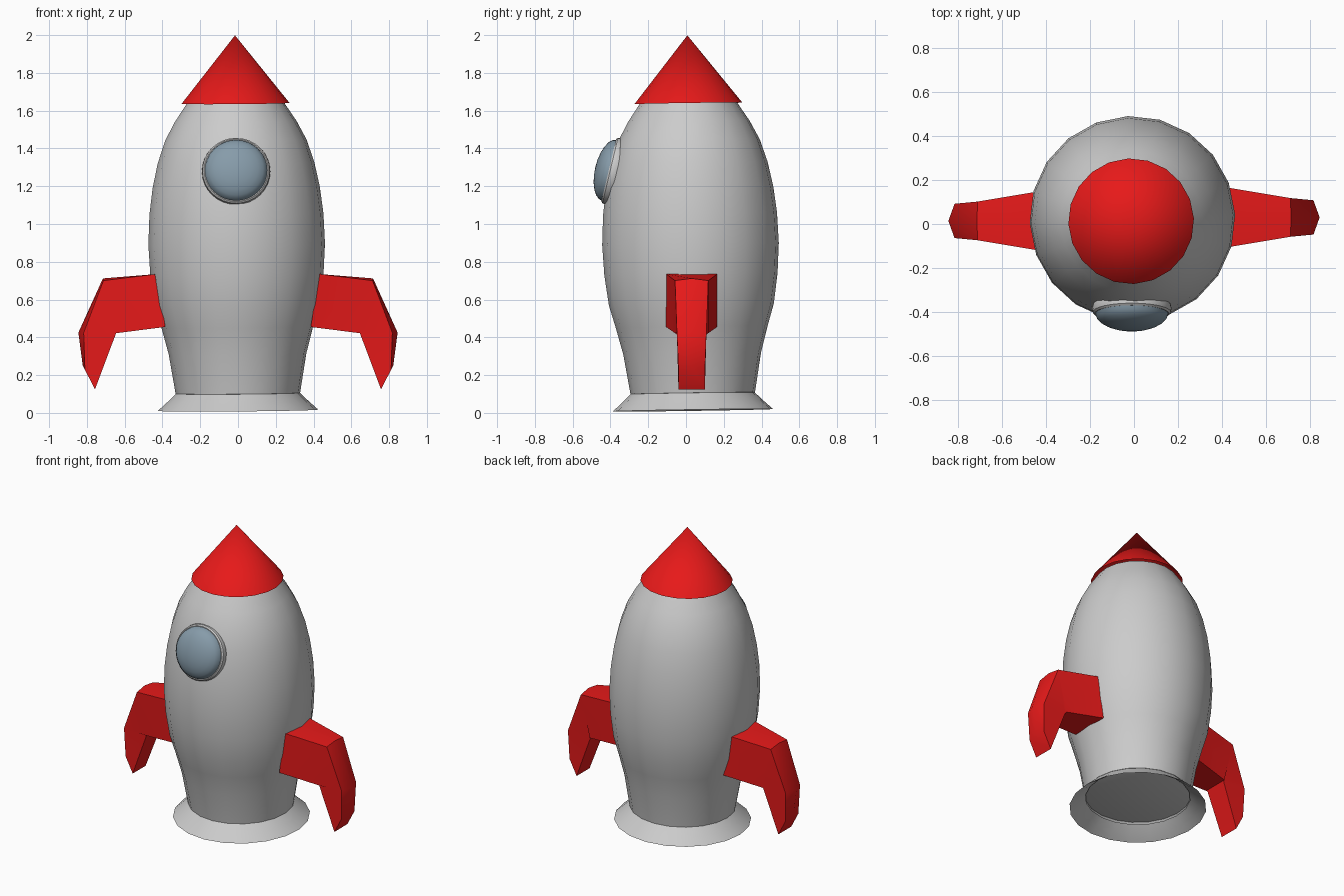
import bpy, bmesh, math
from mathutils import Matrix, Vector

if "Cube" in bpy.data.objects:
    bpy.data.objects.remove(bpy.data.objects["Cube"])


def material(name, rgb):
    m = bpy.data.materials.new(name)
    m.diffuse_color = (*rgb, 1)
    m.use_nodes = True
    m.node_tree.nodes["Principled BSDF"].inputs["Base Color"].default_value = m.diffuse_color
    return m


RED = material("red_paint", (0.8, 0.01, 0.01))
GLASS = material("blue_glass", (0.24, 0.33, 0.40))


def finish(bm, name, mat=None, angle=35):
    bmesh.ops.recalc_face_normals(bm, faces=bm.faces[:])
    me = bpy.data.meshes.new(name)
    bm.to_mesh(me)
    bm.free()
    ob = bpy.data.objects.new(name, me)
    bpy.context.collection.objects.link(ob)
    if mat:
        me.materials.append(mat)
    bpy.ops.object.select_all(action='DESELECT')
    ob.select_set(True)
    bpy.context.view_layer.objects.active = ob
    bpy.ops.object.shade_smooth_by_angle(angle=math.radians(angle))
    return ob


def lathe(name, profile, matrix, sides=20, mat=None, angle=35):
    """Turn a (radius, height) profile around local z."""
    bm = bmesh.new()
    vs = [bm.verts.new((r, 0, z)) for r, z in profile]
    es = [bm.edges.new(p) for p in zip(vs, vs[1:])]
    bmesh.ops.spin(bm, geom=vs + es, cent=(0, 0, 0), axis=(0, 0, 1),
                   angle=math.tau, steps=sides, use_duplicate=False)
    bmesh.ops.remove_doubles(bm, verts=bm.verts[:], dist=1e-4)
    bmesh.ops.transform(bm, matrix=matrix, verts=bm.verts[:])
    return finish(bm, name, mat, angle)


# The hull leans very slightly
lean = (Matrix.Translation((0, 0.037, 0.014))
        @ Matrix.Rotation(0.015, 4, 'X') @ Matrix.Rotation(-0.008, 4, 'Y')
        @ Matrix.Rotation(math.radians(2.5), 4, 'Z'))

# Hull with closed floor
lathe("hull", [(0, 0.085), (0.315, 0.085), (0.33, 0.09), (0.365, 0.30), (0.402, 0.44),
               (0.437, 0.56), (0.459, 0.72), (0.468, 0.88), (0.461, 1.04),
               (0.443, 1.18), (0.415, 1.31), (0.375, 1.43), (0.322, 1.53),
               (0.255, 1.63), (0, 1.63)], lean)

# Flared exhaust skirt, open below
lathe("exhaust_skirt", [(0.328, 0.09), (0.375, 0.045), (0.425, 0.0), (0.375, 0.032),
                        (0.325, 0.072)], lean)

# Hollow nose cone
lathe("nose_cone", [(0.286, 1.625), (0, 1.985)], lean, mat=RED)

# Porthole, tilted to follow the hull
normal = Vector((0, -0.97, 0.23))
port = (Matrix.Translation((-0.01, -0.372, 1.276))
        @ normal.to_track_quat('Z', 'Y').to_matrix().to_4x4())
lathe("porthole_frame", [(0.145, 0.0), (0.177, -0.005), (0.181, 0.012), (0.178, 0.03),
                         (0.170, 0.038), (0.160, 0.036)], port, 32)
dome = [(0.166 * math.cos(a), 0.034 + 0.077 * math.sin(a))
        for a in (i * math.pi / 12 for i in range(6))] + [(0, 0.111)]
lathe("porthole_glass", dome, port, 32, GLASS)


# Swept fins: stations of (outer x, z), (inner x, z), half width
STATIONS = [((0.43, 0.735), (0.385, 0.455), 0.135, 0.0),
            ((0.715, 0.712), (0.645, 0.422), 0.088, 0.012),
            ((0.845, 0.425), (0.648, 0.415), 0.078, 0.028),
            ((0.822, 0.25), (0.757, 0.125), 0.070, 0.025)]


def fin(name, side):
    bm = bmesh.new()
    rings = []
    for outer, inner, w, crown in STATIONS:
        o, i = Vector(outer), Vector(inner)
        shoulder = o + (i - o).normalized() * crown
        pts = [(i, -w), (shoulder, -w), (o, 0), (shoulder, w), (i, w)]
        rings.append([bm.verts.new((side * p.x, 0.022 + 0.008 * side + y, p.y))
                      for p, y in pts])
    for a, b in zip(rings, rings[1:]):
        for k in range(5):
            n = (k + 1) % 5
            bm.faces.new((a[k], a[n], b[n], b[k]))
    bm.faces.new(rings[0])
    bm.faces.new(rings[-1])
    bmesh.ops.remove_doubles(bm, verts=bm.verts[:], dist=1e-4)
    return finish(bm, name, RED, 40)


fin("right_fin", 1)
fin("left_fin", -1)
